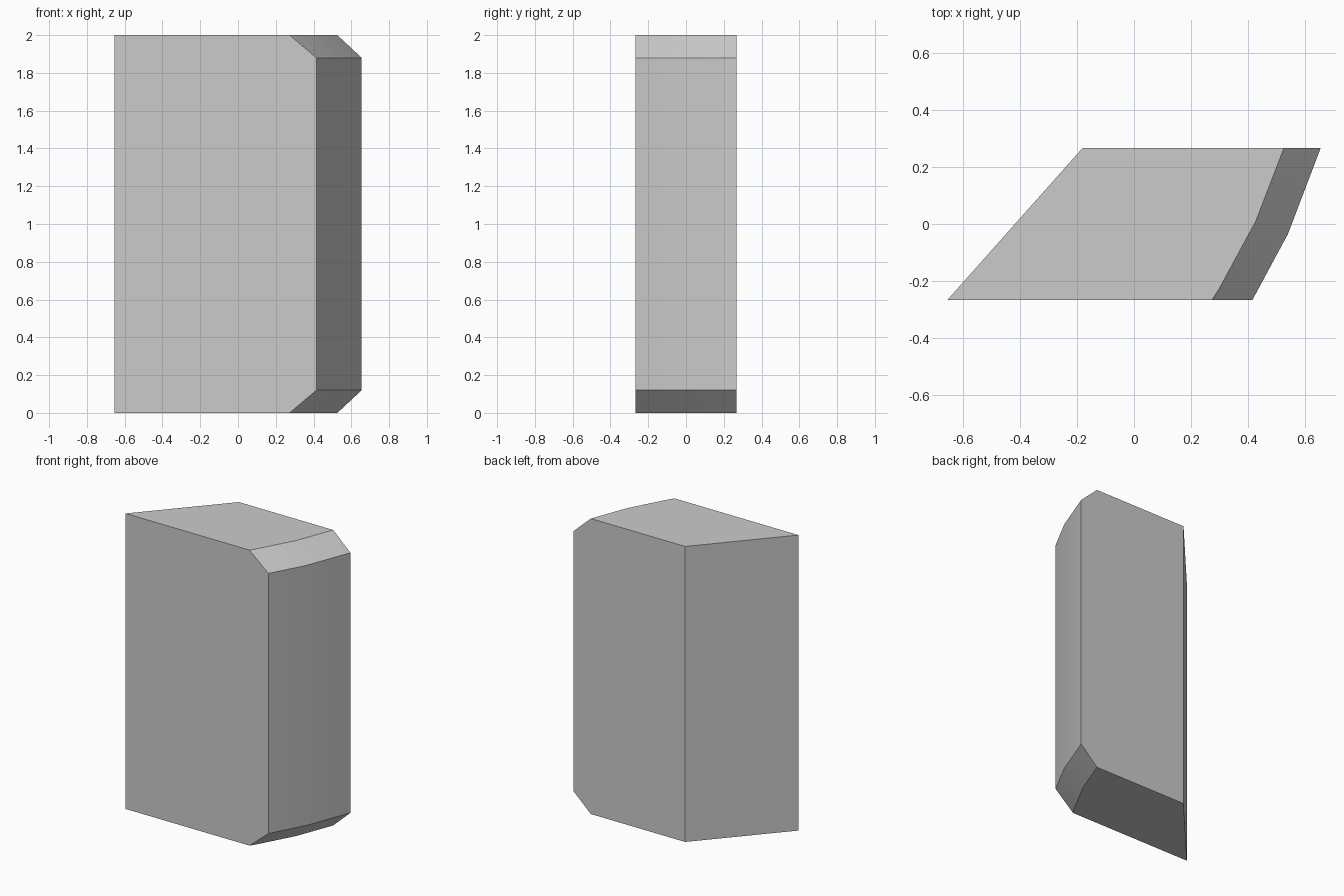
import bpy
import bmesh
import math

cube = bpy.data.objects.get("Cube")
if cube:
    bpy.data.objects.remove(cube, do_unlink=True)

# One plain grey for the whole block
grey = bpy.data.materials.new("light grey")
grey.use_nodes = True
colour = (0.6, 0.6, 0.6, 1)
grey.diffuse_color = colour
grey.node_tree.nodes["Principled BSDF"].inputs["Base Color"].default_value = colour

HEIGHT, BEVEL, HALF_DEPTH = 2.0, 0.12, 0.267
left_edge = [(-0.18, HALF_DEPTH), (-0.655, -HALF_DEPTH)]
# Bowed right side, and the same bow set back along the end bevels
bow = [(0.415, -HALF_DEPTH), (0.54, -0.035), (0.655, HALF_DEPTH)]
inset_bow = [(0.273, -HALF_DEPTH), (0.298, -0.228), (0.427, 0.01), (0.526, HALF_DEPTH)]

bm = bmesh.new()


def ring(points, z):
    return [bm.verts.new((x, y, z)) for x, y in points]


# Each end has a cap and a bevelled band running out to the bow
ends = []
for z, bow_z in ((0, BEVEL), (HEIGHT, HEIGHT - BEVEL)):
    left, inner, outer = ring(left_edge, z), ring(inset_bow, z), ring(bow, bow_z)
    bm.faces.new(left + inner)
    bm.faces.new((inner[0], inner[1], outer[0]))
    for i in range(len(outer) - 1):
        bm.faces.new((inner[i + 1], inner[i + 2], outer[i + 1], outer[i]))
    ends.append((left, inner, outer))

# Walls between the two ends
(left0, inner0, outer0), (left1, inner1, outer1) = ends
bm.faces.new((left0[0], left0[1], left1[1], left1[0]))
bm.faces.new((left0[1], inner0[0], outer0[0], outer1[0], inner1[0], left1[1]))
bm.faces.new((left0[0], left1[0], inner1[-1], outer1[-1], outer0[-1], inner0[-1]))
for i in range(len(bow) - 1):
    bm.faces.new((outer0[i], outer0[i + 1], outer1[i + 1], outer1[i]))

bmesh.ops.recalc_face_normals(bm, faces=bm.faces)
mesh = bpy.data.meshes.new("bevelled_block")
bm.to_mesh(mesh)
bm.free()
mesh.materials.append(grey)

block = bpy.data.objects.new("bevelled_block", mesh)
bpy.context.collection.objects.link(block)
bpy.ops.object.select_all(action="DESELECT")
block.select_set(True)
bpy.context.view_layer.objects.active = block
bpy.ops.object.shade_smooth_by_angle(angle=math.radians(30))
